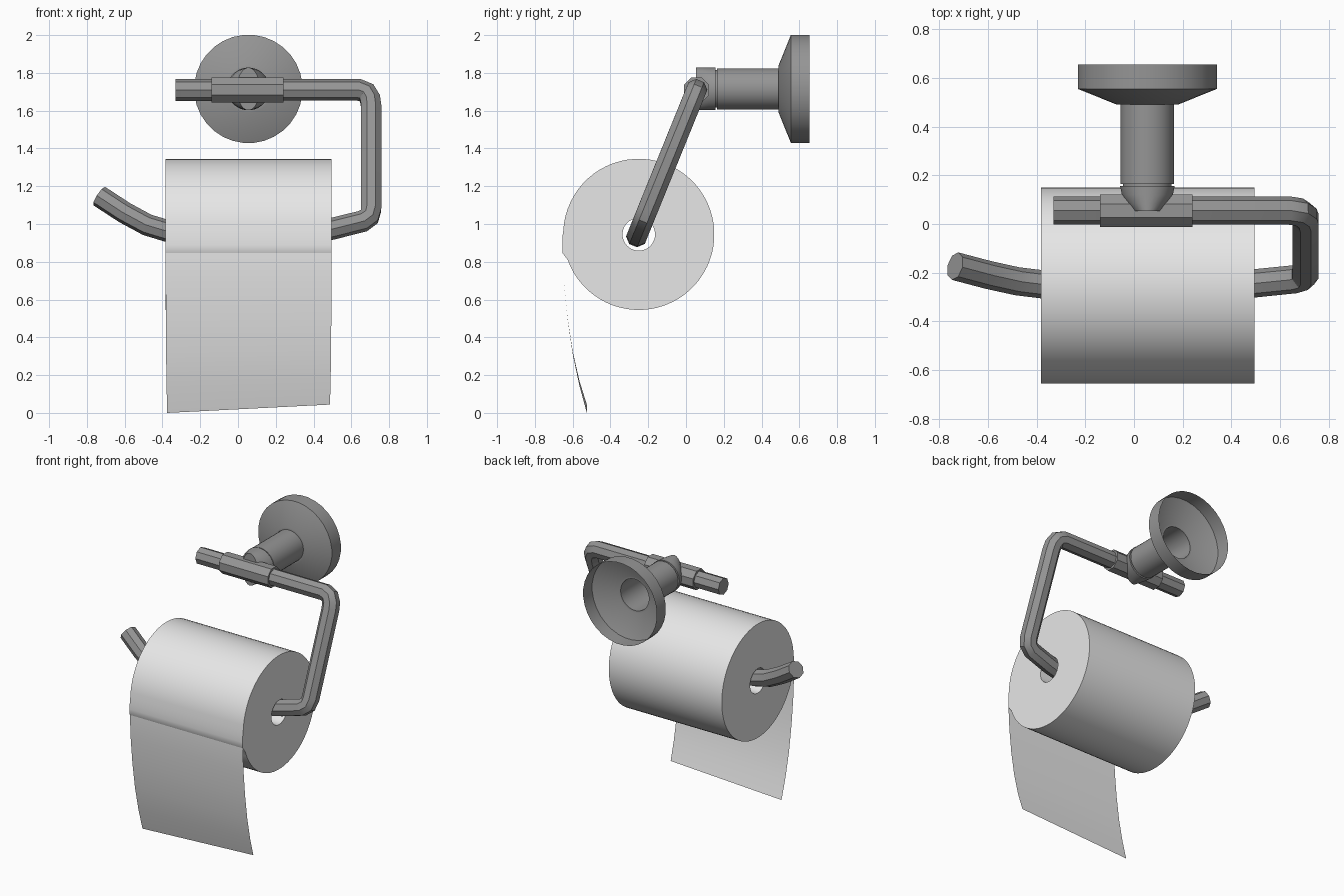
import bpy, bmesh, math
from mathutils import Vector

cube = bpy.data.objects.get("Cube")
if cube:
    bpy.data.objects.remove(cube, do_unlink=True)


def material(name, value):
    m = bpy.data.materials.new(name)
    m.use_nodes = True
    colour = (value, value, value, 1)
    m.diffuse_color = colour
    m.node_tree.nodes["Principled BSDF"].inputs["Base Color"].default_value = colour
    return m


metal = material("brushed metal grey", 0.3)
paper = material("paper white", 0.8)


def finish(name, bm, mat, angle=30):
    """Turn a bmesh into a shaded object."""
    bmesh.ops.recalc_face_normals(bm, faces=bm.faces[:])
    me = bpy.data.meshes.new(name)
    bm.to_mesh(me)
    bm.free()
    me.materials.append(mat)
    ob = bpy.data.objects.new(name, me)
    bpy.context.collection.objects.link(ob)
    bpy.ops.object.select_all(action="DESELECT")
    ob.select_set(True)
    bpy.context.view_layer.objects.active = ob
    bpy.ops.object.shade_smooth_by_angle(angle=math.radians(angle))
    return ob


def tube(name, rings, axis, centre, segs, mat, cap_start=False, cap_end=False, closed=False):
    """Join rings of (position along axis, horizontal radius, vertical radius)."""
    bm = bmesh.new()
    loops = []
    for a, rh, rv in rings:
        loop = []
        for i in range(segs):
            t = math.tau * (i + 0.5) / segs
            h, v = rh * math.cos(t), rv * math.sin(t)
            p = (a, h, v) if axis == "x" else (h, a, v)
            loop.append(bm.verts.new(Vector(p) + Vector(centre)))
        loops.append(loop)
    pairs = list(zip(loops, loops[1:])) + ([(loops[-1], loops[0])] if closed else [])
    for p, q in pairs:
        for i in range(segs):
            j = (i + 1) % segs
            bm.faces.new((p[i], p[j], q[j], q[i]))
    if cap_start:
        bm.faces.new(loops[0])
    if cap_end:
        bm.faces.new(loops[-1])
    return finish(name, bm, mat)


# Wall flange, open at the back, running into the hollow post
mount = (0.055, 0, 1.715)
tube("wall_flange_and_post",
     [(0.655, 0.287, 0.287), (0.555, 0.287, 0.287), (0.49, 0.125, 0.125),
      (0.49, 0.11, 0.11), (0.165, 0.11, 0.11)], "y", mount, 32, metal, cap_end=True)

# Neck in the groove, and the knob whose sides round inwards to the front
tube("groove_neck", [(0.15, 0.1, 0.1), (0.17, 0.1, 0.1)], "y", mount, 32, metal)
tube("post_knob",
     [(0.157, 0.113, 0.113), (0.12, 0.105, 0.113), (0.085, 0.088, 0.113), (0.053, 0.06, 0.113)],
     "y", mount, 32, metal, True, True)

# Faceted sleeve clamping the arm
tube("arm_sleeve", [(-0.14, 0.072, 0.072), (0.24, 0.072, 0.072)], "x",
     (0, 0.055, 1.71), 8, metal, True, True)

# Bent arm, drawn in a sloping plane as (x, drop)
path = [(-0.33, 0), (0.64, 0), (0.68, 0.015), (0.7, 0.05), (0.705, 0.09), (0.705, 0.63),
        (0.695, 0.67), (0.66, 0.695), (0.5, 0.735), (0.3, 0.77), (-0.1, 0.775),
        (-0.38, 0.745), (-0.48, 0.715), (-0.6, 0.65), (-0.735, 0.562)]
curve = bpy.data.curves.new("arm_path", "CURVE")
curve.dimensions = "3D"
curve.bevel_depth = 0.058
curve.bevel_resolution = 2
curve.use_fill_caps = True
spline = curve.splines.new("POLY")
spline.points.add(len(path) - 1)
for point, (x, drop) in zip(spline.points, path):
    point.co = (x, 0.055 - 0.406 * drop, 1.71 - drop, 1)
helper = bpy.data.objects.new("arm_path", curve)
bpy.context.collection.objects.link(helper)
mesh = bpy.data.meshes.new_from_object(helper.evaluated_get(bpy.context.evaluated_depsgraph_get()))
bm = bmesh.new()
bm.from_mesh(mesh)
bmesh.ops.remove_doubles(bm, verts=bm.verts[:], dist=0.0001)
bpy.data.objects.remove(helper, do_unlink=True)
bpy.data.meshes.remove(mesh)
finish("bent_arm", bm, metal)

# Paper roll with an open core
axle = (0.056, -0.25, 0.945)
half = 0.439
roll = tube("paper_roll",
            [(-half, 0.4, 0.4), (half, 0.4, 0.4), (half, 0.086, 0.086), (-half, 0.086, 0.086)],
            "x", axle, 64, paper, closed=True)
# Paper lifts off the roll just below its front
for v in roll.data.vertices:
    if v.co.y < -0.63 and 0.84 < v.co.z < 0.95:
        v.co.y = -0.655

# Hanging sheet, curling back and cut slightly askew at the bottom
profile = [(-0.65, 0.95), (-0.655, 0.87), (-0.645, 0.68), (-0.627, 0.5),
           (-0.6, 0.32), (-0.565, 0.16), (-0.525, 0.022)]
bm = bmesh.new()
rows = []
for k, (y, z) in enumerate(profile):
    f = k / (len(profile) - 1)
    rows.append([bm.verts.new((axle[0] + s * (half - 0.008 * f ** 3), y, z + s * 0.022 * f ** 3))
                 for s in (-1, 1)])
for (a, b), (c, d) in zip(rows, rows[1:]):
    bm.faces.new((a, b, d, c))
finish("hanging_sheet", bm, paper)
